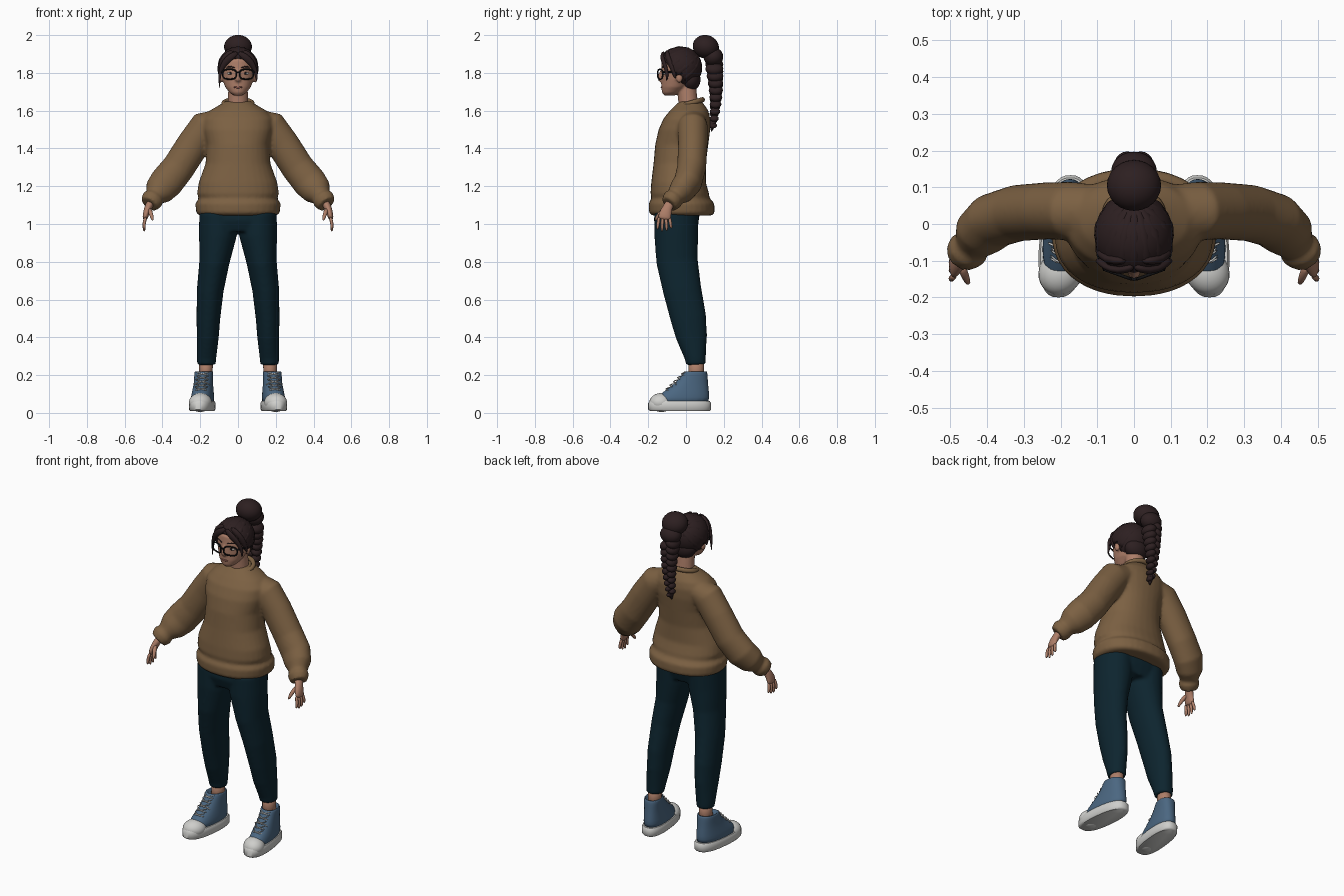
import bpy, bmesh, math
from mathutils import Vector, Matrix, Euler

cube = bpy.data.objects.get("Cube")
if cube:
    bpy.data.objects.remove(cube, do_unlink=True)


def material(name, rgb):
    m = bpy.data.materials.new(name)
    m.use_nodes = True
    m.diffuse_color = (*rgb, 1)
    bsdf = m.node_tree.nodes["Principled BSDF"]
    bsdf.inputs["Base Color"].default_value = (*rgb, 1)
    bsdf.inputs["Roughness"].default_value = 0.8
    return m


skin = material("skin", (0.42, 0.21, 0.14))
wool = material("brown wool", (0.2, 0.118, 0.055))
denim = material("dark teal trousers", (0.004, 0.018, 0.028))
hair = material("dark brown hair", (0.026, 0.014, 0.015))
canvas = material("blue canvas", (0.07, 0.135, 0.22))
rubber = material("white rubber", (0.62, 0.62, 0.6))
black = material("black frame", (0.006, 0.006, 0.007))
lip = material("lip", (0.27, 0.1, 0.08))
white = material("eye white", (0.6, 0.55, 0.5))


def loft(bm, rings, n=12, up=(0, 1, 0), flat=False, closed=False, p=2):
    """Skin rings (x, y, z, half width, half depth) into a tube."""
    up, m = Vector(up), len(rings)
    pts = [Vector(r[:3]) for r in rings]
    loops = []
    for i, r in enumerate(rings):
        before = pts[i - 1] if i or closed else pts[0]
        after = pts[(i + 1) % m] if closed else pts[min(i + 1, m - 1)]
        t = Vector((0, 0, 1)) if flat else (after - before).normalized()
        b = (up - t * up.dot(t)).normalized()
        a = b.cross(t)
        loop = []
        for k in range(n):
            c, s = math.cos(math.tau * k / n), math.sin(math.tau * k / n)
            c, s = (math.copysign(abs(v) ** (2 / p), v) for v in (c, s))
            loop.append(bm.verts.new(pts[i] + a * c * r[3] + b * s * r[4]))
        loops.append(loop)
    for i in range(m if closed else m - 1):
        u, v = loops[i], loops[(i + 1) % m]
        for k in range(n):
            j = (k + 1) % n
            bm.faces.new((u[k], u[j], v[j], v[k]))
    if not closed:
        bm.faces.new(loops[0])
        bm.faces.new(loops[-1])


def stack(bm, rows, x=0, **kw):
    """Horizontal rings from rows (z, half width, front y, back y)."""
    loft(bm, [(x, (f + k) / 2, z, w, (k - f) / 2) for z, w, f, k in rows], flat=True, **kw)


def tube(bm, pts, r, **kw):
    loft(bm, [(*q, r, r) for q in pts], n=8, **kw)


def ball(bm, loc, rad, rot=(0, 0, 0)):
    mat = Matrix.LocRotScale(Vector(loc), Euler(rot), Vector(rad))
    return bmesh.ops.create_uvsphere(bm, u_segments=24, v_segments=16, radius=1, matrix=mat)


def finish(bm, name, mat, voxel=0, relax=4, subsurf=0, shear=0, sharp=0, shell=0):
    for v in bm.verts:
        v.co.x += shear * v.co.y
    bmesh.ops.recalc_face_normals(bm, faces=bm.faces)
    for f in bm.faces:
        f.smooth = True
    me = bpy.data.meshes.new(name)
    bm.to_mesh(me)
    bm.free()
    me.materials.append(mat)
    if sharp:
        me.set_sharp_from_angle(angle=math.radians(sharp))
    ob = bpy.data.objects.new(name, me)
    bpy.context.scene.collection.objects.link(ob)
    if shell:
        mod = ob.modifiers.new("shell", 'SOLIDIFY')
        mod.thickness = shell
    if subsurf:
        mod = ob.modifiers.new("subsurf", 'SUBSURF')
        mod.levels = mod.render_levels = subsurf
    if voxel:
        mod = ob.modifiers.new("blend", 'REMESH')
        mod.mode, mod.voxel_size, mod.use_smooth_shade = 'VOXEL', voxel, True
        mod = ob.modifiers.new("relax", 'SMOOTH')
        mod.factor, mod.iterations = 0.5, relax


# Sweater: body and both sleeves blended together
bm = bmesh.new()
stack(bm, [(1.045, .205, -.18, .14), (1.06, .222, -.196, .152), (1.11, .226, -.198, .15),
           (1.135, .207, -.182, .125), (1.16, .217, -.188, .122), (1.22, .208, -.184, .105),
           (1.32, .172, -.172, .105), (1.42, .166, -.163, .118), (1.5, .185, -.145, .128),
           (1.56, .185, -.118, .128), (1.6, .15, -.085, .118), (1.635, .09, -.05, .095),
           (1.65, .07, -.03, .08)], n=32, p=2.2)
for s in (-1, 1):
    loft(bm, [(s * x, y, z, a, b) for x, y, z, a, b in [
        (.09, .035, 1.55, .06, .07), (.17, .035, 1.515, .088, .08), (.235, .036, 1.425, .087, .078),
        (.315, .03, 1.3, .087, .077), (.38, .01, 1.22, .09, .075), (.418, -.025, 1.175, .08, .068),
        (.442, -.058, 1.143, .05, .048), (.452, -.07, 1.13, .061, .056),
        (.47, -.09, 1.105, .05, .046)]], n=24)
finish(bm, "sweater", wool, voxel=.009, relax=5)

# Sweater collar
bm = bmesh.new()
ring = [math.tau * k / 32 for k in range(32)]
loft(bm, [(.076 * math.cos(a), .02 + .068 * math.sin(a), 1.638 + .02 * math.sin(a), .013, .014)
          for a in ring], n=8, up=(0, 0, 1), closed=True)
finish(bm, "collar", wool)

# Trousers
bm = bmesh.new()
stack(bm, [(1.12, .19, -.16, .08), (1.02, .204, -.17, .068), (.96, .19, -.15, .05)], n=28, p=2.3)
for s in (-1, 1):
    loft(bm, [(s * x, y, z, a, b) for x, y, z, a, b in [
        (.105, -.05, 1.06, .101, .118), (.107, -.052, .94, .1, .116), (.125, -.047, .8, .08, .11),
        (.147, -.02, .65, .071, .102), (.157, .013, .5, .063, .095), (.16, .03, .4, .058, .082),
        (.167, .05, .29, .052, .056), (.167, .053, .255, .049, .052)]], n=24)
finish(bm, "trousers", denim, voxel=.01)

# Ankles and shoes
for s, side in ((-1, "right"), (1, "left")):
    x, lean = s * .186, -.1 * s
    bm = bmesh.new()
    loft(bm, [(s * .168, .055, .3, .036, .04), (s * .172, .053, .15, .036, .042)], n=20)
    finish(bm, side + "_ankle", skin)

    bm = bmesh.new()
    stack(bm, [(.01, .06, -.19, .125), (.018, .066, -.2, .133), (.052, .067, -.2, .133),
               (.062, .062, -.193, .126)], x=x, n=40, p=2.5)
    finish(bm, side + "_sole", rubber, shear=lean, sharp=50)

    bm = bmesh.new()
    stack(bm, [(.04, .062, -.18, .125), (.085, .06, -.16, .125), (.12, .055, -.108, .122),
               (.16, .05, -.055, .117), (.2, .05, -.022, .115), (.222, .049, -.012, .112),
               (.22, .04, .0, .102), (.19, .036, .01, .095)], x=x, n=20, p=2.3)
    finish(bm, side + "_shoe_upper", canvas, subsurf=1, shear=lean)

    bm = bmesh.new()
    ball(bm, (x, -.13, .055), (.061, .064, .05))
    finish(bm, side + "_toe_cap", rubber, shear=lean)

    bm = bmesh.new()
    for k in range(5):
        z, y = .118 + .02 * k, -.112 + .0205 * k
        for d in (-1, 1):
            tube(bm, [(x - d * .036, y + .022, z), (x, y - .004, z + .008),
                      (x + d * .036, y + .03, z + .018)], .0035)
    for d in (-1, 1):
        tube(bm, [(x, -.065, .16), (x + d * .025, -.06, .165), (x + d * .045, -.05, .145)], .0035)
    finish(bm, side + "_laces", rubber, subsurf=1, shear=lean)

    # Hand: wrist, palm, four fingers and thumb
    bm = bmesh.new()
    loft(bm, [(s * .455, -.075, 1.125, .024, .026), (s * .478, -.1, 1.085, .02, .026),
              (s * .488, -.112, 1.05, .017, .036), (s * .494, -.115, 1.02, .013, .036)], n=12)
    for k in range(4):
        y, drop = -.142 + .018 * k, (.012, 0, .003, .018)[k]
        loft(bm, [(s * .488, y, 1.04, .01, .01), (s * .499, y - .006 + .004 * k, 1.0, .0095, .0095),
                  (s * .496, y - .01 + .007 * k, .957 + drop, .007, .007)], n=8)
    loft(bm, [(s * .472, -.11, 1.08, .015, .015), (s * .46, -.142, 1.055, .012, .012),
              (s * .45, -.165, 1.015, .008, .008)], n=8)
    finish(bm, side + "_hand", skin, subsurf=1)

# Head with neck, nose and ears
bm = bmesh.new()
stack(bm, [(1.68, .022, -.115, -.06), (1.695, .045, -.127, -.03), (1.725, .068, -.131, .01),
           (1.765, .083, -.131, .045), (1.815, .092, -.132, .06), (1.865, .09, -.128, .06),
           (1.905, .068, -.095, .04), (1.925, .03, -.05, .01)], n=28)
loft(bm, [(0, 0, 1.76, .05, .05), (0, .015, 1.6, .056, .052)], n=20)
loft(bm, [(0, -.122, 1.815, .009, .012), (0, -.134, 1.785, .012, .014),
          (0, -.136, 1.765, .017, .014), (0, -.126, 1.755, .01, .01)])
for s in (-1, 1):
    ball(bm, (s * .092, -.035, 1.775), (.011, .018, .028))
finish(bm, "head", skin, voxel=.006, relax=3)

# Facial features
bm, iris, brows, frame = (bmesh.new() for _ in range(4))
for s in (-1, 1):
    ball(bm, (s * .04, -.11, 1.797), (.017, .014, .008))
    ball(iris, (s * .039, -.118, 1.798), (.008, .008, .008))
    loft(brows, [(s * .014, -.129, 1.826, .004, .004), (s * .042, -.121, 1.836, .005, .004),
                 (s * .07, -.098, 1.828, .002, .003)], n=8)
    # Spectacle rim and temple
    rim = []
    for a in ring:
        c, h = math.cos(a), math.sin(a)
        px = .045 + .036 * math.copysign(abs(c) ** .7, c)
        rim.append((s * px, -.153 + .36 * px, 1.793 + .026 * math.copysign(abs(h) ** .7, h)))
    tube(frame, rim, .0042, closed=True)
    tube(frame, [(s * .079, -.126, 1.805), (s * .097, -.085, 1.805), (s * .099, -.02, 1.795)],
         .005, up=(0, 0, 1))
tube(frame, [(-.012, -.148, 1.8), (0, -.151, 1.804), (.012, -.148, 1.8)], .004)
finish(bm, "eyes", white)
finish(iris, "irises", black)
finish(brows, "eyebrows", hair, subsurf=1)
finish(frame, "glasses", black)
bm = bmesh.new()
ball(bm, (0, -.123, 1.724), (.024, .011, .007))
finish(bm, "lips", lip)

# Hair cap, cut along a slanted hairline
centre, size = Vector((0, -.03, 1.828)), Vector((.1, .108, .102))
bm = bmesh.new()
ball(bm, centre, size)
bmesh.ops.bisect_plane(bm, geom=bm.verts[:] + bm.edges[:] + bm.faces[:], plane_co=(0, 0, 1.72),
                       plane_no=(0, -1.3, -1), clear_outer=True)
finish(bm, "hair_cap", hair, shell=-.008)

# Locks combed back to the bun
bm = bmesh.new()
gather = Vector((0, .8, .65))
for k in range(-5, 6):
    a = math.radians(20 * k)
    c = math.cos(a)
    start = Vector((math.sin(a), -c, 1.05 * c - .5)).normalized()
    rings = []
    for j in range(7):
        d = start.lerp(gather, j / 6).normalized()
        q = centre + Vector([u * v * .91 for u, v in zip(d, size)])
        rings.append((*q, .021, .019))
    loft(bm, rings, up=(1, 0, 0))
ball(bm, (0, .022, 1.765), (.076, .055, .062))
finish(bm, "hair_locks", hair)

# Fringe strands falling to each side of the parting
bm = bmesh.new()
for s, low in ((-1, 1.715), (1, 1.76)):
    loft(bm, [(0, -.115, 1.908, .012, .01), (s * .035, -.13, 1.888, .02, .011),
              (s * .072, -.118, 1.855, .018, .011), (s * .094, -.1, 1.81, .011, .01),
              (s * .1, -.1, 1.765, .006, .006), (s * .096, -.105, low, .001, .001)])
    loft(bm, [(s * .02, -.1, 1.915, .018, .012), (s * .07, -.1, 1.885, .022, .014),
              (s * .093, -.07, 1.83, .018, .016), (s * .098, -.055, 1.765, .004, .006)])
finish(bm, "fringe", hair, subsurf=1)

# High bun and the braid hanging from it
bm = bmesh.new()
ball(bm, (0, .105, 1.938), (.074, .07, .062), (-.3, 0, 0))
finish(bm, "bun", hair)
bm = bmesh.new()
ball(bm, (0, .145, 1.885), (.062, .052, .05))
for k in range(9):
    t = k / 8
    r = .05 - .028 * t
    for s in (-1, 1):
        ball(bm, (s * r * .38, .15 + .012 * math.sin(t * 3) - .008 * t, 1.845 - .3 * t - .012 * (s + 1)),
             (r * .8, r * .95, r * .62), (0, s * .5, 0))
loft(bm, [(0, .143, 1.55, .018, .018), (.004, .14, 1.52, .016, .016), (0, .135, 1.49, .002, .002)])
finish(bm, "braid", hair)
